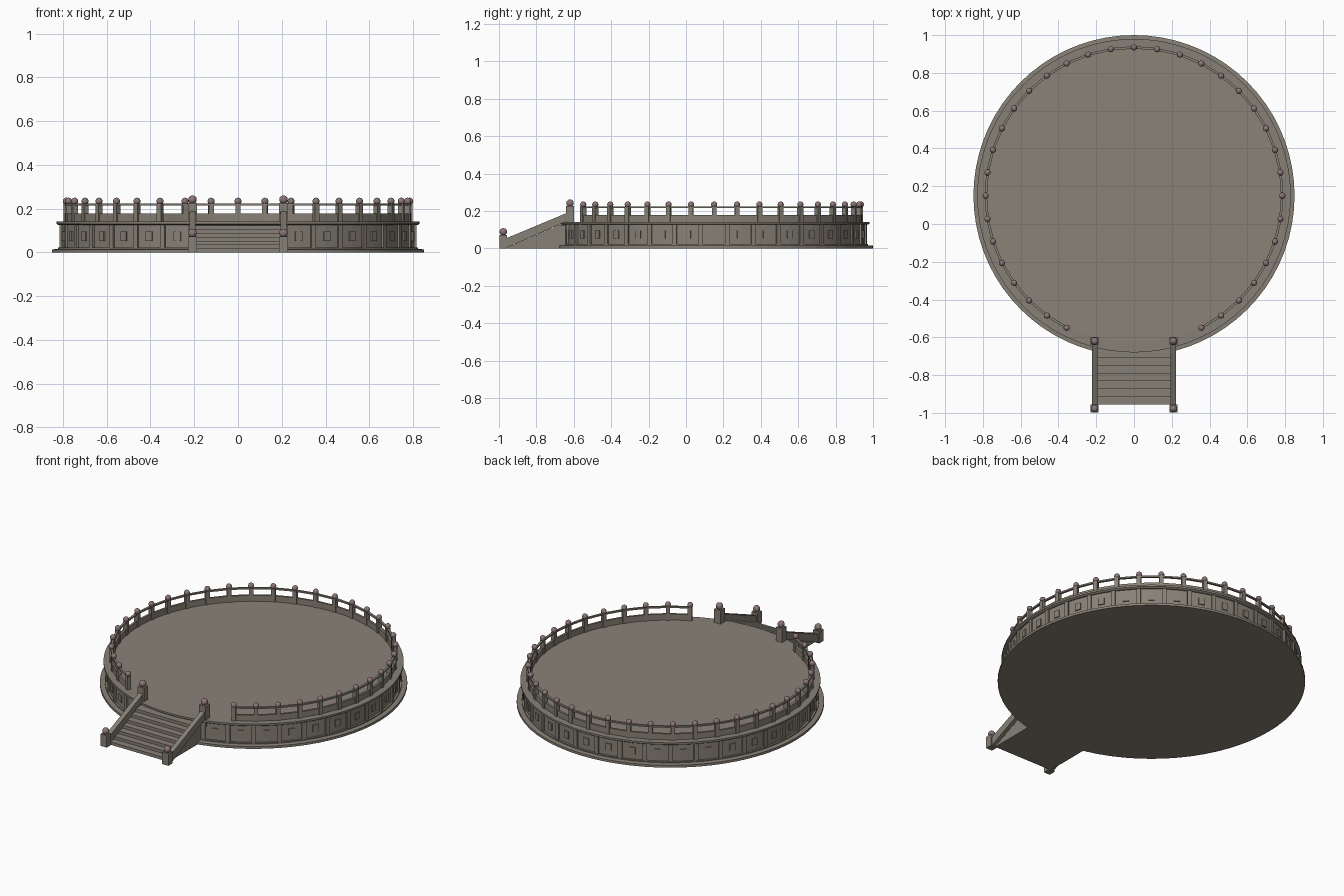
import bpy, bmesh, math
from mathutils import Matrix, Vector

if "Cube" in bpy.data.objects:
    bpy.data.objects.remove(bpy.data.objects["Cube"])

CY = 0.15          # centre of the round terrace
DECK = 0.142       # deck height


def mat(name, rgb):
    m = bpy.data.materials.new(name)
    m.diffuse_color = (*rgb, 1)
    m.use_nodes = True
    m.node_tree.nodes["Principled BSDF"].inputs["Base Color"].default_value = m.diffuse_color
    return m


STONE = mat("warm grey stone", (0.245, 0.22, 0.18))
PAVING = mat("deck paving", (0.26, 0.225, 0.185))
BALL = mat("pinkish stone", (0.27, 0.18, 0.185))


def make(name, bm, *mats):
    bmesh.ops.recalc_face_normals(bm, faces=bm.faces)
    me = bpy.data.meshes.new(name)
    bm.to_mesh(me)
    bm.free()
    for m in mats:
        me.materials.append(m)
    ob = bpy.data.objects.new(name, me)
    bpy.context.collection.objects.link(ob)
    return ob


def box(bm, size, loc, rot=0.0):
    m = Matrix.Translation(loc) @ Matrix.Rotation(rot, 4, 'Z') @ Matrix.Diagonal((*size, 1))
    bmesh.ops.create_cube(bm, size=1, matrix=m)


def ball(bm, r, loc):
    res = bmesh.ops.create_uvsphere(bm, u_segments=14, v_segments=9, radius=r,
                                    matrix=Matrix.Translation(loc))
    for f in {f for v in res["verts"] for f in v.link_faces}:
        f.smooth = True


def polar(deg, r, z):
    """Point at an angle measured from the front (-y)."""
    a = math.radians(deg)
    return Vector((r * math.sin(a), CY - r * math.cos(a), z))


def extrude_profile(bm, pts, x0, x1):
    """Extrude a (y, z) outline along x."""
    f = bm.faces.new([bm.verts.new((x0, y, z)) for y, z in pts])
    res = bmesh.ops.extrude_face_region(bm, geom=[f])
    verts = [v for v in res["geom"] if isinstance(v, bmesh.types.BMVert)]
    bmesh.ops.translate(bm, verts=verts, vec=(x1 - x0, 0, 0))


# Round terrace: plinth, recessed wall, cornice and deck, turned from a profile
bm = bmesh.new()
prof = [(0, 0), (0.85, 0), (0.85, 0.014), (0.822, 0.016), (0.822, 0.022), (0.81, 0.022),
        (0.81, 0.126), (0.822, 0.126), (0.83, 0.131), (0.83, DECK), (0.775, DECK), (0, DECK)]
vs = [bm.verts.new((r, CY, z)) for r, z in prof]
edges = [bm.edges.new(p) for p in zip(vs, vs[1:])]
bmesh.ops.spin(bm, geom=vs + edges, cent=(0, CY, 0), axis=(0, 0, 1),
               angle=math.tau, steps=72, use_duplicate=False)
bmesh.ops.remove_doubles(bm, verts=bm.verts, dist=1e-4)
for f in bm.faces:
    c = f.calc_center_median()
    if c.z > DECK - 0.001 and math.hypot(c.x, c.y - CY) < 0.77:
        f.material_index = 1
make("terrace", bm, STONE, PAVING)

# Pilasters between wall panels, with a small block in each panel
pil, blk = bmesh.new(), bmesh.new()
for k in range(36):
    a = 10 * k
    if 10 < a < 350:
        box(blk, (0.034, 0.012, 0.042), polar(a, 0.810, 0.074), math.radians(a))
    box(pil, (0.024, 0.02, 0.106), polar(a + 5, 0.809, 0.074), math.radians(a + 5))
make("wall_pilasters", pil, STONE)
make("wall_blocks", blk, STONE)

# Balustrade: 35 posts, low panels and a thin handrail, open at the front
posts, balls, panels, rails = (bmesh.new() for _ in range(4))
R = 0.785
chord = 2 * R * math.sin(math.radians(4.5))
for k in range(3, 38):
    a = 9 * k
    box(posts, (0.024, 0.024, 0.082), polar(a, R, DECK + 0.04), math.radians(a))
    ball(balls, 0.0165, polar(a, R, 0.234))
    if k < 37:
        mid, rm = a + 4.5, R * math.cos(math.radians(4.5))
        box(panels, (chord, 0.013, 0.037), polar(mid, rm, DECK + 0.0175), math.radians(mid))
        box(rails, (chord, 0.013, 0.009), polar(mid, rm, 0.2195), math.radians(mid))
make("balustrade_posts", posts, STONE)
make("balustrade_balls", balls, BALL)
make("balustrade_low_panels", panels, STONE)
make("balustrade_handrail", rails, STONE)

# Stairs: one stepped outline
N = 7
tread, rise = 0.041, DECK / (N + 1)
pts = [(-0.955, 0)]
for i in range(N):
    y = -0.955 + i * tread
    pts += [(y, rise * (i + 1)), (y + tread, rise * (i + 1))]
pts[-1] = (-0.64, rise * N)
pts.append((-0.64, 0))
bm = bmesh.new()
extrude_profile(bm, pts, -0.2, 0.2)
make("stairs", bm, STONE)

# Sloping stair parapets, newel posts and their balls
par, newel, nball = bmesh.new(), bmesh.new(), bmesh.new()
for s in (-1, 1):
    extrude_profile(par, [(-0.965, 0), (-0.965, 0.052), (-0.63, 0.192), (-0.63, 0.148)],
                    s * 0.194, s * 0.222)
    for y, z0, z1 in ((-0.977, 0, 0.072), (-0.62, 0.1, 0.225)):
        box(newel, (0.042, 0.042, z1 - z0), (s * 0.208, y, (z0 + z1) / 2))
        ball(nball, 0.02, (s * 0.208, y, z1 + 0.016))
make("stair_parapets", par, STONE)
make("stair_newels", newel, STONE)
make("stair_newel_balls", nball, BALL)
